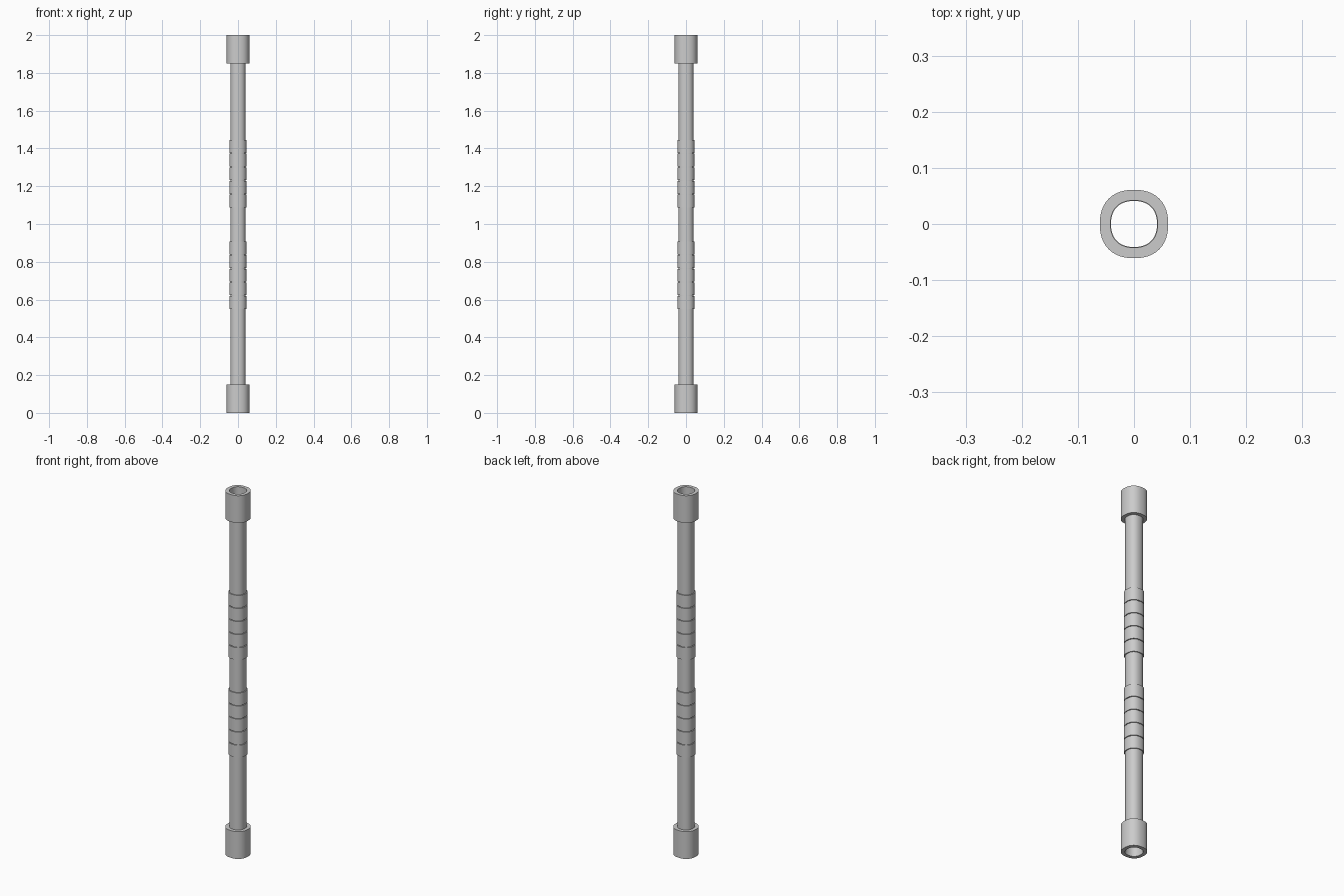
import bpy, bmesh, math

if "Cube" in bpy.data.objects:
    bpy.data.objects.remove(bpy.data.objects["Cube"])

SIDES = 48


def outline(r, z, power=2.3):
    """Slightly squarish circle of half-width r at height z."""
    pts = []
    for i in range(SIDES):
        a = 2 * math.pi * i / SIDES
        c, s = math.cos(a), math.sin(a)
        k = r / (abs(c) ** power + abs(s) ** power) ** (1 / power)
        pts.append((c * k, s * k, z))
    return pts


def loft(name, profile, closed):
    """Skin a (radius, z) profile running up the outside."""
    bm = bmesh.new()
    loops = [[bm.verts.new(p) for p in outline(r, z)] for r, z in profile]
    pairs = list(zip(loops, loops[1:]))
    if closed:
        pairs.append((loops[-1], loops[0]))
    for a, b in pairs:
        for i in range(SIDES):
            j = (i + 1) % SIDES
            bm.faces.new((a[i], a[j], b[j], b[i]))
    me = bpy.data.meshes.new(name)
    bm.to_mesh(me)
    bm.free()
    ob = bpy.data.objects.new(name, me)
    bpy.context.collection.objects.link(ob)
    bpy.context.view_layer.objects.active = ob
    ob.select_set(True)
    bpy.ops.object.shade_smooth_by_angle(angle=math.radians(35))
    ob.select_set(False)


def sleeve(name, r_in, r_out, z0, z1):
    loft(name, [(r_in, z0), (r_out, z0), (r_out, z1), (r_in, z1)], True)


# Thin open shaft
loft("shaft", [(0.0405, 0.01), (0.0405, 1.99)], False)

# Hollow end caps
sleeve("end_cap_bottom", 0.042, 0.061, 0.0, 0.15)
sleeve("end_cap_top", 0.042, 0.061, 1.85, 2.0)

# Two grips of five rings with narrow grooves between
for label, base in (("lower", 0.551), ("upper", 1.088)):
    for n in range(5):
        z = base + n * 0.072
        sleeve(f"grip_ring_{label}_{n + 1}", 0.041, 0.046, z, z + 0.068)
